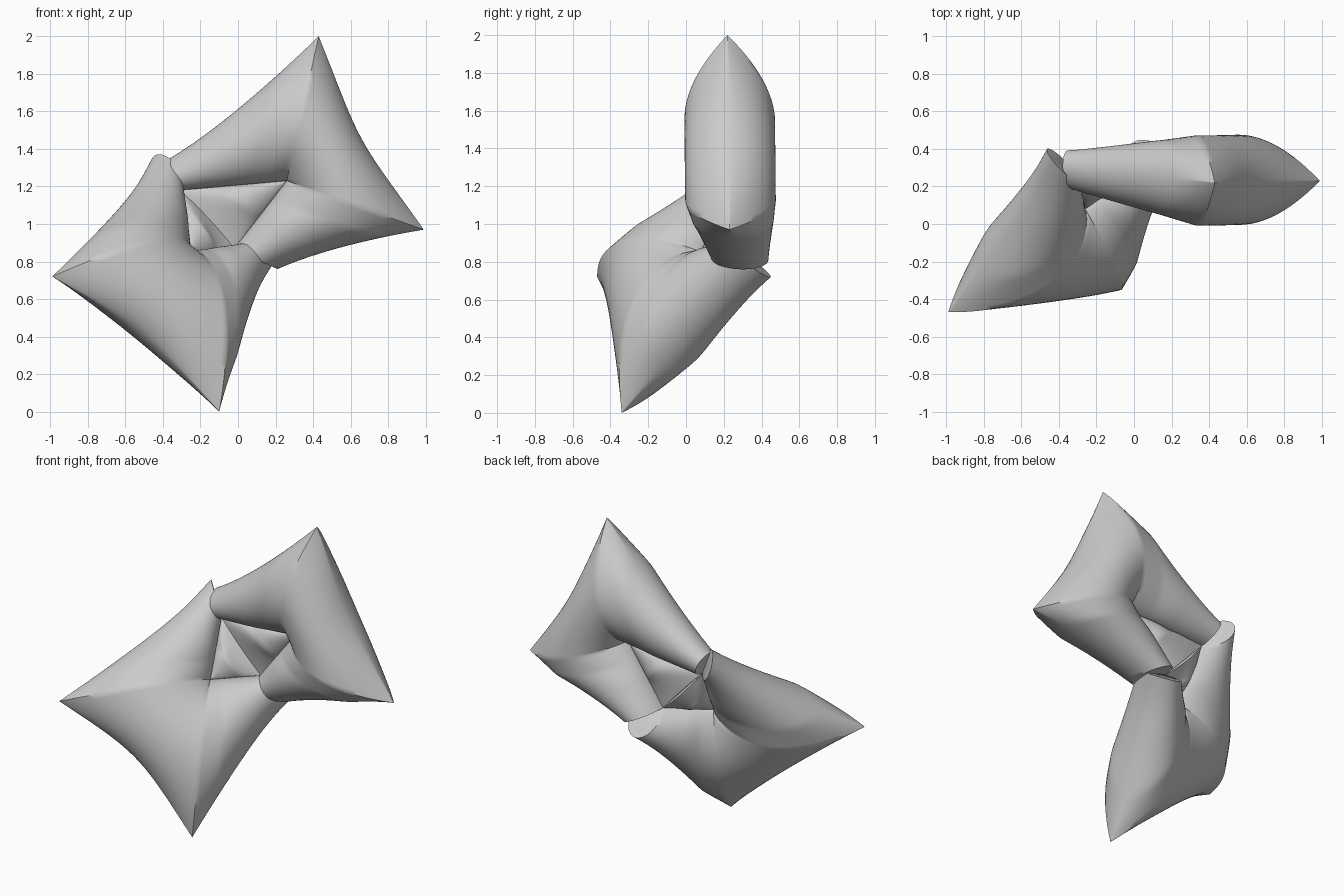
import bpy, bmesh, math
from mathutils import Vector

if "Cube" in bpy.data.objects:
    bpy.data.objects.remove(bpy.data.objects["Cube"])


def inflated(name, stations, bows, normal, nu=26, nv=32):
    """Skin an inflated strip through stations (outer, inner, half_thickness, outer_pow, inner_pow)."""
    n = Vector(normal).normalized()
    bm = bmesh.new()
    rings = []
    for k in range(len(stations) - 1):
        s0, s1 = stations[k], stations[k + 1]
        for j in range(nu + (k == len(stations) - 2)):
            t = j / nu
            hump = 4 * t * (1 - t)
            o = Vector(s0[0]).lerp(Vector(s1[0]), t)
            i = Vector(s0[1]).lerp(Vector(s1[1]), t)
            o = o + (i - o).normalized() * bows[k] * hump if (i - o).length > 1e-5 else o
            T, a, b = (s0[m] + (s1[m] - s0[m]) * t for m in (2, 3, 4))
            a, b = max(0.5, a - 0.45 * hump), max(0.5, b - 0.1 * hump)
            peak = a / (a + b)
            top_val = peak ** a * (1 - peak) ** b
            upper, lower = [], []
            for q in range(nv + 1):
                v = 0.5 - 0.5 * math.cos(math.pi * q / nv)
                h = T * max(0, v) ** a * max(0, 1 - v) ** b / top_val
                mid = o.lerp(i, v)
                upper.append(mid + n * h)
                lower.append(mid - n * h)
            rings.append([bm.verts.new(p) for p in upper + lower[-2:0:-1]])
    for r0, r1 in zip(rings, rings[1:]):
        for q in range(len(r0)):
            w = (q + 1) % len(r0)
            bm.faces.new((r0[q], r0[w], r1[w], r1[q]))
    # close both mouths
    bm.faces.new(rings[0])
    bm.faces.new(rings[-1])
    bmesh.ops.remove_doubles(bm, verts=bm.verts, dist=0.0008)
    bmesh.ops.dissolve_degenerate(bm, edges=bm.edges, dist=0.0003)
    bmesh.ops.recalc_face_normals(bm, faces=bm.faces)
    me = bpy.data.meshes.new(name)
    bm.to_mesh(me)
    bm.free()
    ob = bpy.data.objects.new(name, me)
    bpy.context.collection.objects.link(ob)
    bpy.context.view_layer.objects.active = ob
    ob.select_set(True)
    bpy.ops.object.shade_smooth_by_angle(angle=math.radians(50))
    ob.select_set(False)
    return ob


# shared corners of the central opening
P1 = (-0.31, 0.27, 1.18)
P2 = (-0.02, 0.27, 0.87)
I_UP = (0.26, 0.24, 1.23)
I_LOW = (-0.26, 0.08, 0.85)
N_UP = (0, -1, 0)
N_LOW = (0.48, -0.74, 0.47)

# upper cushion: arm, wide back, arm
inflated("upper_cushion", [
    ((-0.38, 0.31, 1.34), P1, 0.10, 0.5, 0.5),
    ((0.43, 0.22, 2.00), I_UP, 0.24, 1.0, 0.7),
    ((0.99, 0.23, 0.97), I_UP, 0.24, 1.0, 0.7),
    ((0.21, 0.30, 0.76), P2, 0.15, 0.5, 0.5),
], (0.04, 0.06, 0.04), N_UP)

# lower cushion, tilted toward the front
inflated("lower_cushion", [
    ((-0.45, 0.36, 1.36), P1, 0.10, 0.5, 0.5),
    ((-0.99, -0.47, 0.72), I_LOW, 0.24, 1.0, 0.7),
    ((-0.10, -0.34, 0.00), I_LOW, 0.24, 1.0, 0.7),
    ((0.16, 0.38, 0.75), P2, 0.15, 0.5, 0.5),
], (0.05, 0.09, 0.05), N_LOW)


# small puffed webs filling the opening
def web(name, tip, normal):
    m1 = Vector(P1).lerp(Vector(tip), 0.45)
    m2 = Vector(P2).lerp(Vector(tip), 0.45)
    inflated(name, [(P1, P2, 0.02, 0.9, 0.9), (m1, m2, 0.06, 0.9, 0.9),
                    (tip, tip, 0.0, 0.9, 0.9)], (0, 0), normal, 10, 16)


web("upper_web", I_UP, N_UP)
web("lower_web", I_LOW, N_LOW)
